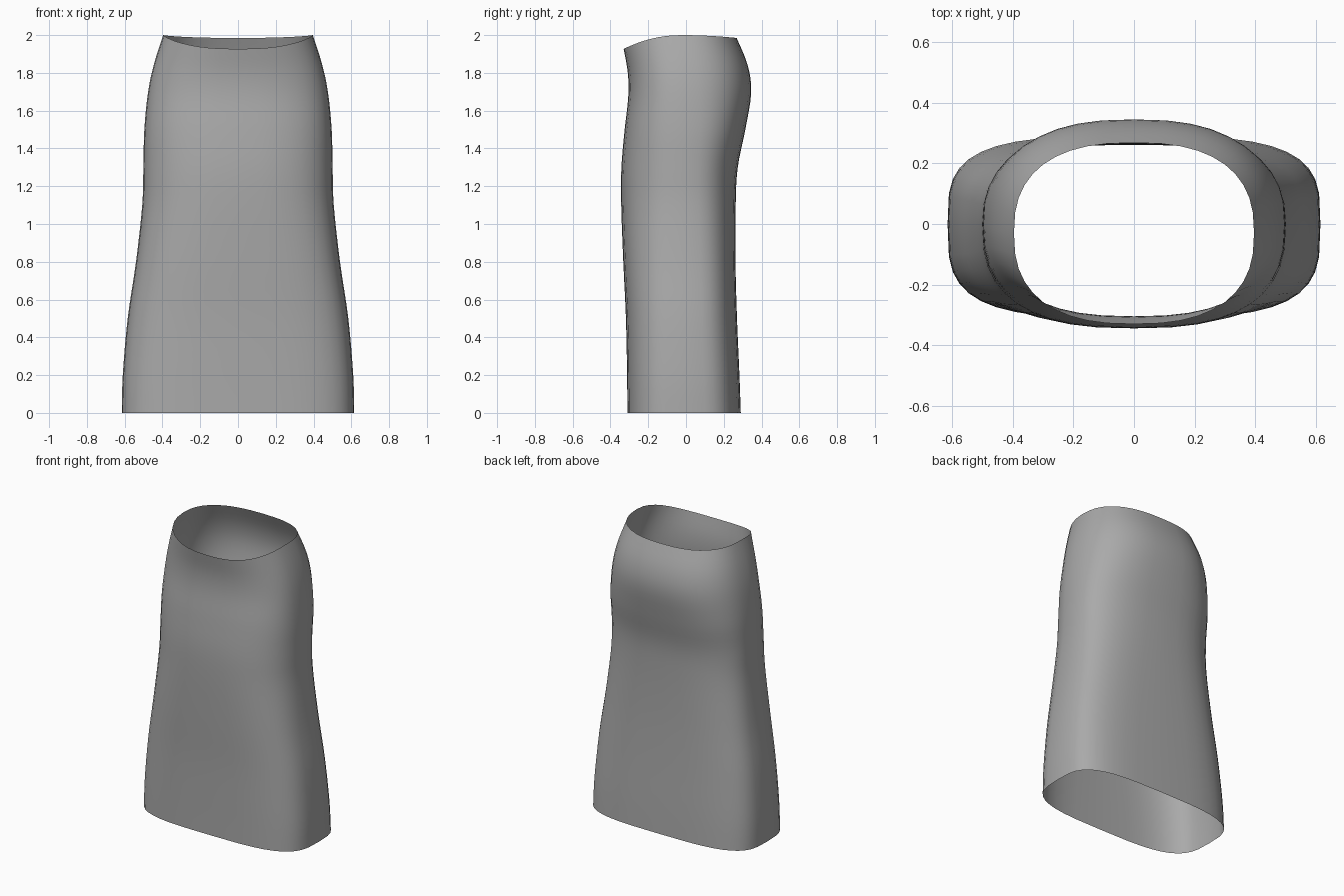
import bpy
import bmesh
import math

cube = bpy.data.objects.get("Cube")
if cube:
    bpy.data.objects.remove(cube)

SEGMENTS = 40
STEPS = 4

# Body sections: height, half width, front y, back y, roundness exponent
SECTIONS = [
    (0.0, 0.615, -0.31, 0.29, 3.5),
    (0.2, 0.61, -0.312, 0.283, 3.4),
    (0.5, 0.584, -0.318, 0.27, 3.2),
    (0.8, 0.54, -0.332, 0.262, 3.0),
    (1.1, 0.507, -0.343, 0.263, 2.7),
    (1.3, 0.501, -0.342, 0.274, 2.6),
    (1.5, 0.496, -0.325, 0.314, 2.6),
    (1.7, 0.476, -0.306, 0.345, 2.5),
    (1.85, 0.444, -0.308, 0.327, 2.5),
    (2.0, 0.396, -0.33, 0.268, 2.5),
]


def smooth_sections(rows):
    """Spline between the sections, passing through each one."""
    padded = [rows[0]] + rows + [rows[-1]]
    result = []
    for i in range(len(rows) - 1):
        quad = padded[i:i + 4]
        for k in range(STEPS):
            t = k / STEPS
            result.append([
                b + t * (c - a) / 2 + t * t * (a - 2.5 * b + 2 * c - d / 2)
                + t ** 3 * (3 * b - 3 * c + d - a) / 2
                for a, b, c, d in zip(*quad)])
    return result + [list(rows[-1])]


def soft_power(value, exponent):
    return math.copysign(abs(value) ** exponent, value)


def section_points(z, width, front, back, roundness):
    """Rounded oval whose rim dips at the front and a little at the back."""
    top = max(0.0, (z - 1.5) / 0.5)
    middle = -0.03 * top
    for i in range(SEGMENTS):
        angle = math.tau * i / SEGMENTS
        x = soft_power(math.cos(angle), 2 / roundness)
        y = soft_power(math.sin(angle), 2 / roundness)
        depth = back - middle if y > 0 else middle - front
        dip = 0.015 if y > 0 else 0.073
        yield x * width, middle + y * depth, z - dip * y * y * top


# Open garment tube
bm = bmesh.new()
rings = [[bm.verts.new(p) for p in section_points(*row)]
         for row in smooth_sections(SECTIONS)]
for lower, upper in zip(rings, rings[1:]):
    for i in range(SEGMENTS):
        j = (i + 1) % SEGMENTS
        face = bm.faces.new((lower[i], lower[j], upper[j], upper[i]))
        face.smooth = True
mesh = bpy.data.meshes.new("skirt")
bm.to_mesh(mesh)
bm.free()
skirt = bpy.data.objects.new("skirt", mesh)
bpy.context.collection.objects.link(skirt)

# Plain grey cloth
cloth = bpy.data.materials.new("grey_cloth")
cloth.use_nodes = True
colour = (0.4, 0.4, 0.4, 1)
cloth.diffuse_color = colour
cloth.node_tree.nodes["Principled BSDF"].inputs["Base Color"].default_value = colour
mesh.materials.append(cloth)
